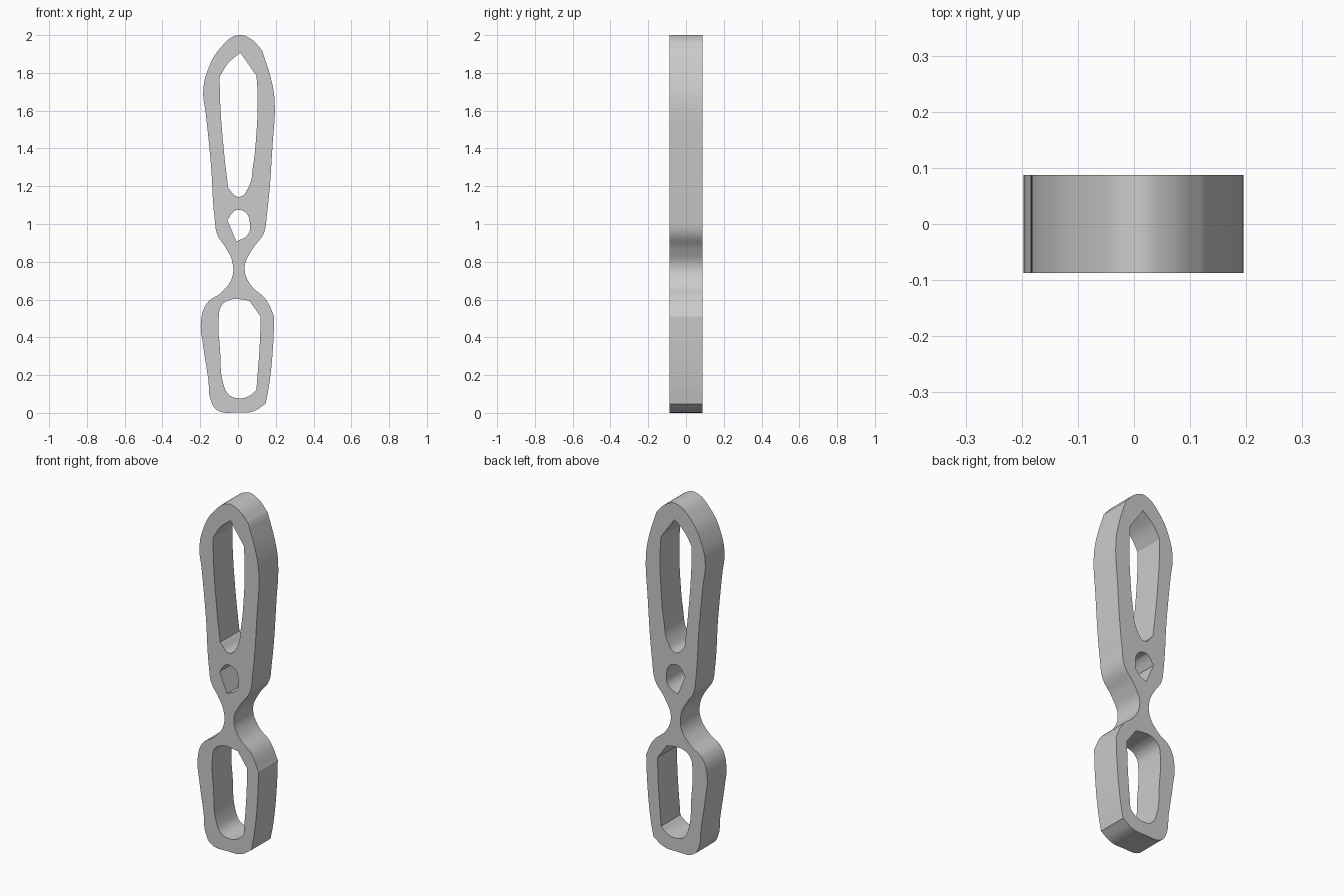
import bpy
import math

cube = bpy.data.objects.get("Cube")
if cube:
    bpy.data.objects.remove(cube, do_unlink=True)

HALF_DEPTH = 0.0875

# Profiles as (x, z) points; a third value of 1 marks a sharp corner
OUTLINE = [
    (0, 2.0), (.065, 1.982), (.127, 1.92, 1), (.178, 1.755), (.194, 1.65),
    (.183, 1.42), (.153, 1.05), (.136, .95), (.075, .865), (.035, .77),
    (.065, .68), (.148, .60), (.192, .51, 1), (.186, .36), (.165, .15),
    (.146, .048, 1), (.08, .008), (0, .002), (-.11, .015), (-.145, .07),
    (-.157, .175), (-.185, .36), (-.196, .48), (-.165, .58), (-.085, .64),
    (-.032, .715), (-.030, .80), (-.065, .875), (-.108, .94), (-.124, 1.03),
    (-.143, 1.31), (-.170, 1.58), (-.184, 1.70), (-.160, 1.815), (-.095, 1.93)]
UPPER_HOLE = [
    (.012, 1.907, 1), (.098, 1.785, 1), (.104, 1.68), (.095, 1.445), (.08, 1.31),
    (.056, 1.195), (.005, 1.143), (-.052, 1.19, 1), (-.075, 1.39),
    (-.095, 1.655), (-.097, 1.78, 1), (-.053, 1.85)]
MIDDLE_HOLE = [
    (0, 1.075), (.046, 1.055), (.063, 1.0), (.053, .945), (-.008, .907, 1),
    (-.056, 1.02, 1), (-.02, 1.068)]
LOWER_HOLE = [
    (0, .602), (.06, .594, 1), (.12, .51, 1), (.115, .36), (.097, .12, 1),
    (.055, .087), (.01, .077), (-.045, .093), (-.075, .145), (-.095, .335),
    (-.102, .50), (-.088, .567), (-.047, .597)]


def add_loop(curve, points):
    """Closed smooth loop with sharp points where marked."""
    spline = curve.splines.new('BEZIER')
    spline.bezier_points.add(len(points) - 1)
    spline.use_cyclic_u = True
    for bp, p in zip(spline.bezier_points, points):
        bp.co = (p[0], p[1], 0)
        kind = 'VECTOR' if len(p) > 2 else 'AUTO'
        bp.handle_left_type = bp.handle_right_type = kind


# Flat plate with three openings, extruded both ways
curve = bpy.data.curves.new("plate_profile", 'CURVE')
curve.dimensions = '2D'
curve.fill_mode = 'BOTH'
curve.resolution_u = 6
curve.extrude = HALF_DEPTH
for loop in (OUTLINE, UPPER_HOLE, MIDDLE_HOLE, LOWER_HOLE):
    add_loop(curve, loop)

plate = bpy.data.objects.new("pierced_plate", curve)
bpy.context.collection.objects.link(plate)
plate.rotation_euler = (math.pi / 2, 0, 0)

# Turn into a clean mesh, standing upright
bpy.ops.object.select_all(action='DESELECT')
plate.select_set(True)
bpy.context.view_layer.objects.active = plate
bpy.ops.object.convert(target='MESH')
bpy.ops.object.transform_apply(location=False, rotation=True, scale=False)
bpy.ops.object.mode_set(mode='EDIT')
bpy.ops.mesh.select_all(action='SELECT')
bpy.ops.mesh.remove_doubles(threshold=0.0002)
bpy.ops.mesh.normals_make_consistent(inside=False)
bpy.ops.object.mode_set(mode='OBJECT')
bpy.ops.object.shade_smooth_by_angle(angle=math.radians(25))

# Plain grey
grey = bpy.data.materials.new("plain_grey")
grey.use_nodes = True
colour = (0.6, 0.6, 0.6, 1)
grey.diffuse_color = colour
grey.node_tree.nodes["Principled BSDF"].inputs["Base Color"].default_value = colour
plate.data.materials.clear()
plate.data.materials.append(grey)
